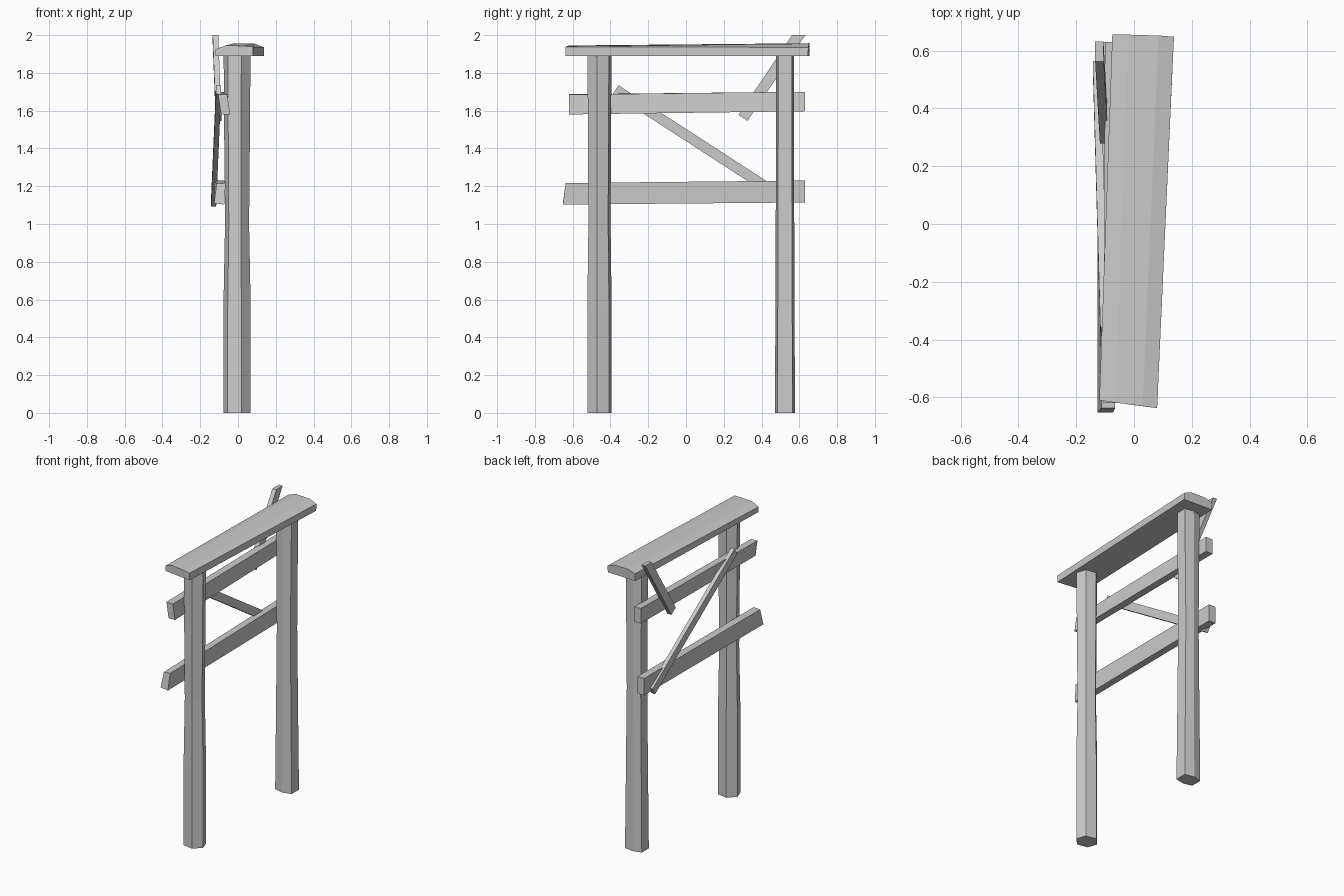
import bpy, bmesh
from math import cos, sin, radians
from mathutils import Vector

if "Cube" in bpy.data.objects:
    bpy.data.objects.remove(bpy.data.objects["Cube"])


def loft(name, sections):
    """Skin a list of equal-length point rings and cap both ends."""
    bm = bmesh.new()
    rings = [[bm.verts.new(p) for p in s] for s in sections]
    n = len(rings[0])
    for a, b in zip(rings, rings[1:]):
        for i in range(n):
            j = (i + 1) % n
            bm.faces.new((a[i], a[j], b[j], b[i]))
    bm.faces.new(rings[0][::-1])
    bm.faces.new(rings[-1])
    bmesh.ops.recalc_face_normals(bm, faces=bm.faces)
    me = bpy.data.meshes.new(name)
    bm.to_mesh(me)
    bm.free()
    ob = bpy.data.objects.new(name, me)
    bpy.context.collection.objects.link(ob)
    return ob


def post(name, cx, cy, outline, levels):
    """Hewn post: outline scaled per level (z, x scale, y scale)."""
    loft(name, [[(cx + x * sx, cy + y * sy, z) for x, y in outline]
                for z, sx, sy in levels])


def beam(name, y_profiles):
    """Beam along y; each end is (dict-like) list of (x, y, z)."""
    loft(name, y_profiles)


def brace(name, low, high, width, depth, flat_top=False):
    """Thin batten in the y-z plane between two points."""
    a, b = Vector(low), Vector(high)
    d = (b - a).normalized()
    side = Vector((0, d.z, -d.y)).normalized() * width / 2
    out = Vector((depth / 2, 0, 0))
    corners = [side + out, side - out, -side - out, -side + out]
    top = [b + c for c in corners]
    if flat_top:                       # slide corners to a level cut
        top = [p + d * ((b.z - p.z) / d.z) for p in top]
    loft(name, [[a + c for c in corners], top])


# posts
hexagon = [(0.074 * cos(radians(60 * i - 12)), 0.07 * sin(radians(60 * i - 12)))
           for i in range(6)]
post("left_post", -0.005, -0.458, hexagon,
     [(0, 1, .97), (0.55, 1, .97), (1.0, .88, .88), (1.55, .95, .92), (1.9, .98, .96)])
flat_hex = [(.065, -.04), (.065, .04), (0, .053), (-.06, .038), (-.06, -.038), (0, -.053)]
post("right_post", 0, 0.524, flat_hex,
     [(0, 1, 1), (0.5, .92, .96), (1.1, .83, .92), (1.9, .95, .9)])

# top cap, bevelled along its upper edges and slightly skewed
beam("top_cap", [
    [(-.12, -.61, 1.89), (.08, -.637, 1.89), (.08, -.637, 1.938),
     (.03, -.63, 1.943), (-.065, -.618, 1.945), (-.12, -.61, 1.925)],
    [(-.075, .655, 1.89), (.138, .645, 1.89), (.138, .648, 1.935),
     (.085, .652, 1.955), (-.02, .655, 1.957), (-.075, .655, 1.94)]])

# horizontal rails
beam("upper_rail", [
    [(-.105, -.62, 1.687), (-.057, -.62, 1.685), (-.042, -.62, 1.58), (-.09, -.62, 1.58)],
    [(-.10, .63, 1.70), (-.05, .63, 1.70), (-.05, .63, 1.597), (-.10, .63, 1.597)]])
beam("lower_rail", [
    [(-.113, -.637, 1.213), (-.065, -.637, 1.217), (-.073, -.652, 1.103), (-.127, -.652, 1.11)],
    [(-.125, .63, 1.23), (-.075, .63, 1.23), (-.075, .63, 1.114), (-.125, .63, 1.114)]])

# diagonal braces on the outer side
brace("long_brace", (-.129, .55, 1.115), (-.103, -.372, 1.712), .054, .027)
brace("short_brace", (-.103, .302, 1.562), (-.12, .597, 2.0), .058, .03, True)
